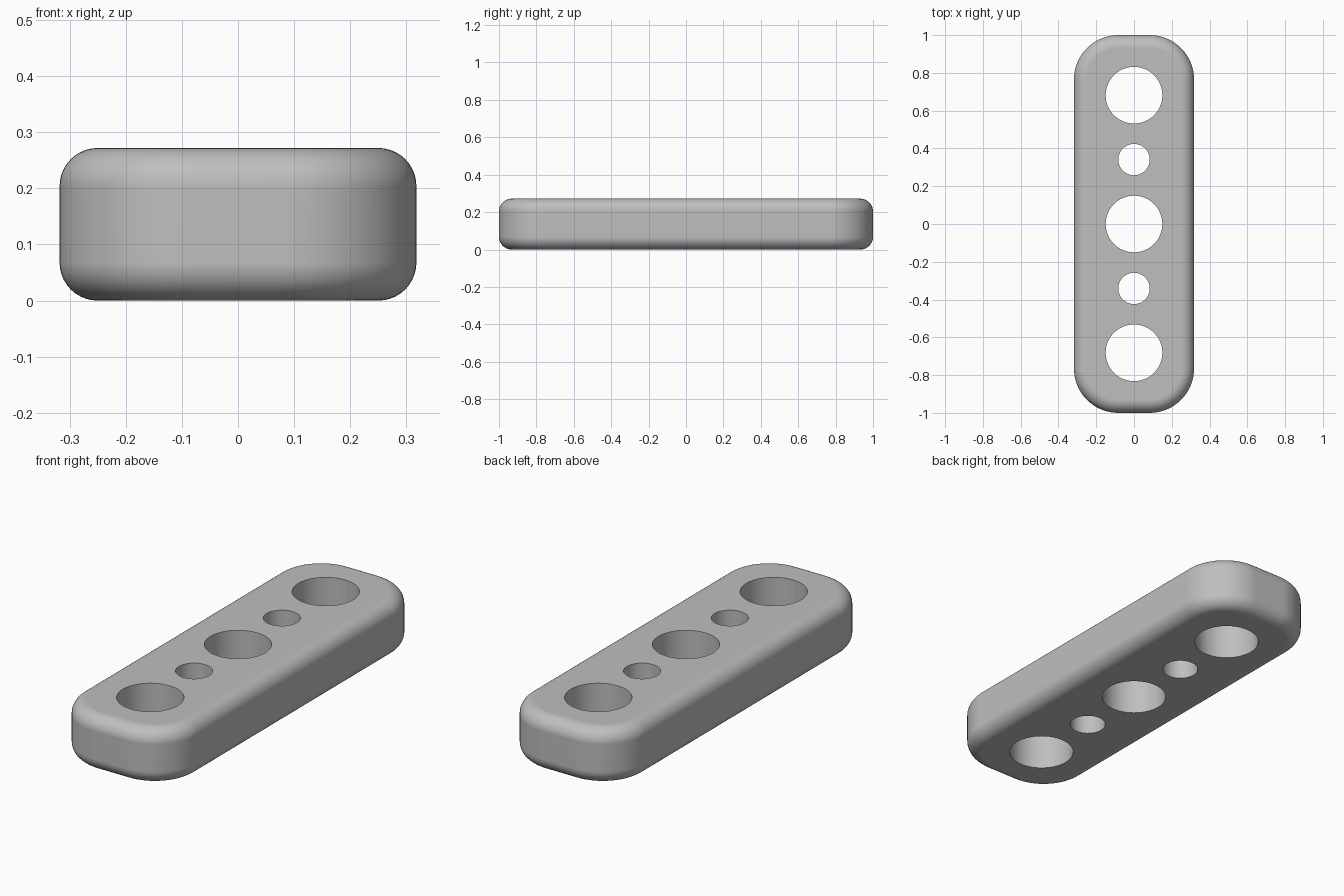
import bpy, bmesh
from math import sin, cos, pi

cube = bpy.data.objects.get("Cube")
if cube:
    bpy.data.objects.remove(cube, do_unlink=True)

HALF_W, HALF_L, HEIGHT = 0.318, 1.0, 0.272
CORNER, FILLET = 0.235, 0.068
CORNER_STEPS, FILLET_STEPS = 16, 10

grey = bpy.data.materials.new("plain grey")
grey.use_nodes = True
grey.diffuse_color = (0.52, 0.52, 0.52, 1)
grey.node_tree.nodes["Principled BSDF"].inputs["Base Color"].default_value = grey.diffuse_color


def outline(inset):
    """Rounded rectangle, pulled in by the inset."""
    r = CORNER - inset
    pts = []
    for q, (sx, sy) in enumerate([(1, 1), (-1, 1), (-1, -1), (1, -1)]):
        for i in range(CORNER_STEPS + 1):
            a = (q + i / CORNER_STEPS) * pi / 2
            pts.append((sx * (HALF_W - CORNER) + r * cos(a),
                        sy * (HALF_L - CORNER) + r * sin(a)))
    return pts


def make_object(name, bm):
    bmesh.ops.recalc_face_normals(bm, faces=bm.faces)
    mesh = bpy.data.meshes.new(name)
    bm.to_mesh(mesh)
    bm.free()
    mesh.materials.append(grey)
    ob = bpy.data.objects.new(name, mesh)
    bpy.context.collection.objects.link(ob)
    return ob


# Rounded bar, lofted from stacked outlines
levels = []
for i in range(FILLET_STEPS + 1):
    a = i / FILLET_STEPS * pi / 2
    levels.append((FILLET * (1 - sin(a)), FILLET * (1 - cos(a))))
levels += [(inset, HEIGHT - z) for inset, z in reversed(levels)]

bm = bmesh.new()
rings = [[bm.verts.new((x, y, z)) for x, y in outline(inset)] for inset, z in levels]
for low, high in zip(rings, rings[1:]):
    n = len(low)
    for i in range(n):
        j = (i + 1) % n
        bm.faces.new((low[i], low[j], high[j], high[i]))
bm.faces.new(rings[0])
bm.faces.new(rings[-1])
bar = make_object("drilled_bar", bm)

# Hole cutters, alternating large and small
bm = bmesh.new()
for k in range(-2, 3):
    radius = 0.083 if k % 2 else 0.15
    ret = bmesh.ops.create_cone(bm, cap_ends=True, segments=64,
                                radius1=radius, radius2=radius, depth=1)
    bmesh.ops.translate(bm, verts=ret["verts"], vec=(0, k * 0.341, HEIGHT / 2))
cutter = make_object("hole_cutter", bm)
cutter.hide_render = True

# Drill the holes, then smooth the rounded sides
bpy.ops.object.select_all(action="DESELECT")
bpy.context.view_layer.objects.active = bar
bar.select_set(True)
drill = bar.modifiers.new("drill", "BOOLEAN")
drill.operation, drill.solver, drill.object = "DIFFERENCE", "EXACT", cutter
bpy.ops.object.modifier_apply(modifier="drill")
bpy.data.objects.remove(cutter, do_unlink=True)
bpy.ops.object.shade_smooth_by_angle()
flat = bar.modifiers.new("flat_faces", "WEIGHTED_NORMAL")
flat.keep_sharp = True
